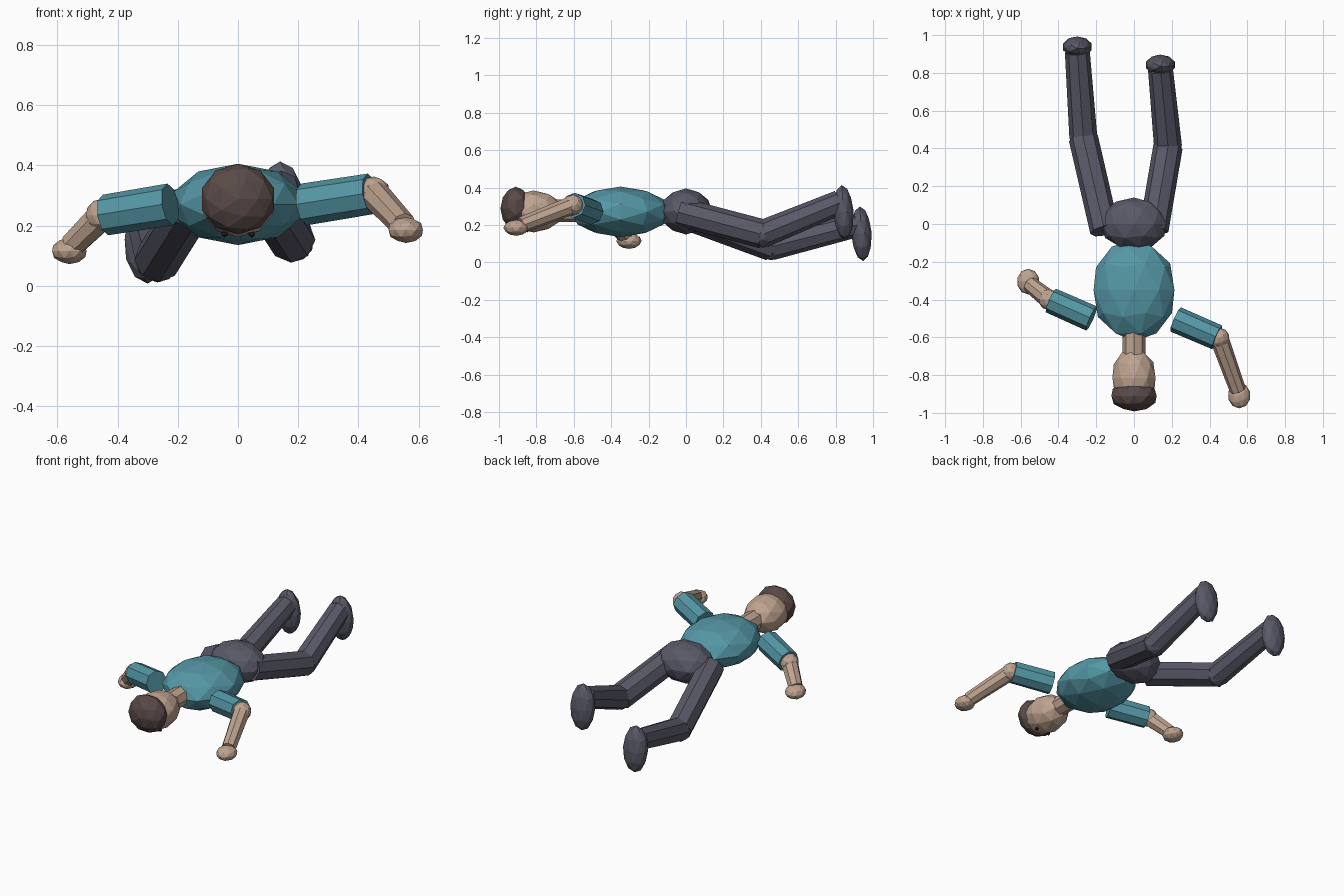
import bpy
from mathutils import Vector

cube = bpy.data.objects.get("Cube")
if cube:
    bpy.data.objects.remove(cube, do_unlink=True)


def material(name, rgb):
    mat = bpy.data.materials.new(name)
    mat.use_nodes = True
    mat.diffuse_color = (*rgb, 1)
    mat.node_tree.nodes["Principled BSDF"].inputs["Base Color"].default_value = (*rgb, 1)
    return mat


TEAL = material("teal shirt", (0.09, 0.31, 0.38))
SKIN = material("skin", (0.52, 0.37, 0.28))
GREY = material("slate trousers", (0.10, 0.10, 0.14))
HAIR = material("brown hair", (0.10, 0.068, 0.063))
DARK = material("dark eyes", (0.02, 0.017, 0.017))


def finish(obj, name, mat):
    obj.name = name
    obj.data.materials.append(mat)
    return obj


def blob(name, mat, center, radii, axis=(0, 0, 1), detail=2):
    """Faceted ellipsoid: radii are width, depth and length along the axis."""
    bpy.ops.mesh.primitive_ico_sphere_add(subdivisions=detail, radius=1, location=center)
    obj = bpy.context.object
    obj.scale = radii
    obj.rotation_euler = Vector(axis).to_track_quat("Z", "Y").to_euler()
    return finish(obj, name, mat)


def limb(name, mat, start, end, r_start, r_end):
    """Eight-sided tapered tube between two points."""
    a, b = Vector(start), Vector(end)
    bpy.ops.mesh.primitive_cone_add(vertices=8, radius1=r_start, radius2=r_end,
                                    depth=(b - a).length, location=(a + b) / 2)
    obj = bpy.context.object
    obj.rotation_euler = (b - a).to_track_quat("Z", "Y").to_euler()
    return finish(obj, name, mat)


BACK = (0, 1, 0)

# Body, lying face down with the head towards the front
blob("torso", TEAL, (0, -0.35, 0.27), (0.225, 0.135, 0.27), BACK)
blob("pelvis", GREY, (0, 0, 0.272), (0.18, 0.123, 0.14), BACK)
limb("neck", SKIN, (0, -0.57, 0.275), (0, -0.74, 0.275), 0.06, 0.06)

# Head
blob("head", SKIN, (0, -0.815, 0.272), (0.12, 0.112, 0.16), BACK)
blob("hair", HAIR, (0, -0.91, 0.288), (0.126, 0.117, 0.082), BACK)
for side, x in (("left", 0.045), ("right", -0.045)):
    blob(side + "_eye", DARK, (x, -0.85, 0.172), (0.012, 0.012, 0.012), detail=1)

# Arms: shoulder, elbow, wrist and hand points
arms = {
    "left": ((0.22, -0.505, 0.27), (0.44, -0.60, 0.305), (0.55, -0.88, 0.2), (0.557, -0.908, 0.185)),
    "right": ((-0.225, -0.5, 0.27), (-0.44, -0.405, 0.235), (-0.55, -0.32, 0.135), (-0.56, -0.305, 0.115)),
}
for side, (shoulder, elbow, wrist, hand) in arms.items():
    limb(side + "_sleeve", TEAL, shoulder, elbow, 0.07, 0.068)
    joint = Vector(elbow) + (Vector(elbow) - Vector(shoulder)).normalized() * 0.012
    blob(side + "_elbow", SKIN, joint, (0.056, 0.056, 0.056))
    limb(side + "_forearm", SKIN, joint, wrist, 0.05, 0.043)
    blob(side + "_hand", SKIN, hand, (0.06, 0.068, 0.043))

# Legs: hip, knee, ankle and foot points
legs = {
    "left": ((0.105, -0.03, 0.268), (0.18, 0.41, 0.152), (0.14, 0.82, 0.32), (0.14, 0.842, 0.267)),
    "right": ((-0.155, -0.035, 0.265), (-0.268, 0.455, 0.085), (-0.3, 0.91, 0.2), (-0.3, 0.938, 0.153)),
}
for side, (hip, knee, ankle, foot) in legs.items():
    limb(side + "_thigh", GREY, hip, knee, 0.078, 0.078)
    blob(side + "_knee", GREY, knee, (0.074, 0.074, 0.074))
    limb(side + "_shin", GREY, knee, ankle, 0.074, 0.066)
    blob(side + "_foot", GREY, foot, (0.08, 0.055, 0.146), (0, -0.06, 1))
